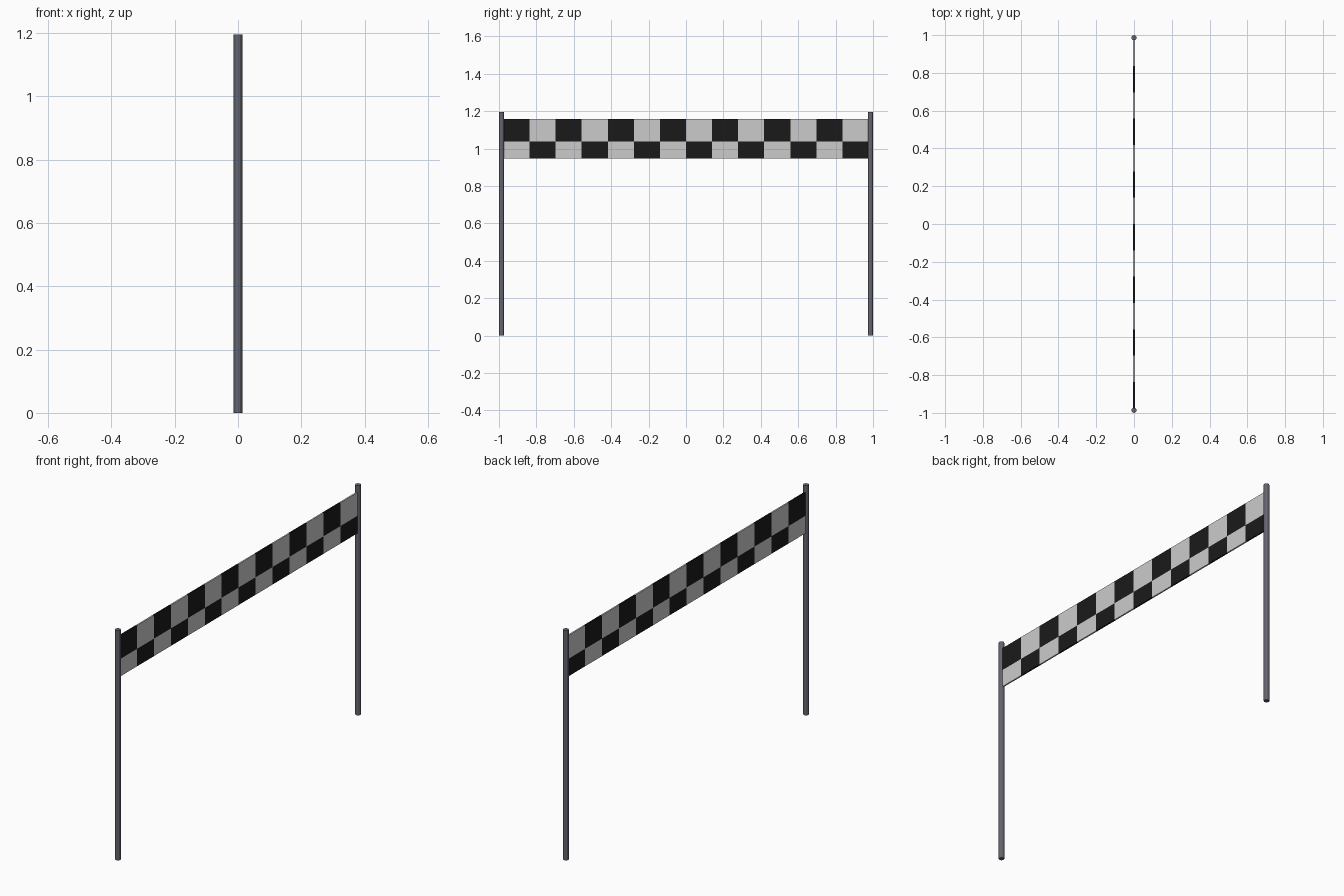
import bpy, bmesh
from mathutils import Matrix

if "Cube" in bpy.data.objects:
    bpy.data.objects.remove(bpy.data.objects["Cube"])


def material(name, rgb):
    m = bpy.data.materials.new(name)
    m.diffuse_color = (*rgb, 1.0)
    m.use_nodes = True
    m.node_tree.nodes["Principled BSDF"].inputs["Base Color"].default_value = m.diffuse_color
    return m


def add_object(name, bm, mats):
    bmesh.ops.recalc_face_normals(bm, faces=bm.faces)
    me = bpy.data.meshes.new(name)
    bm.to_mesh(me)
    bm.free()
    for m in mats:
        me.materials.append(m)
    ob = bpy.data.objects.new(name, me)
    bpy.context.collection.objects.link(ob)
    return ob


WHITE = material("white_cloth", (0.8, 0.8, 0.8))
BLACK = material("black_cloth", (0.01, 0.01, 0.01))
METAL = material("dark_metal", (0.13, 0.13, 0.16))

POST_H, POST_R, POST_Y = 1.195, 0.0135, 0.9865
COLS, HALF_W, HALF_T = 14, 0.976, 0.004
ROWS = [1.158, 1.037, 0.946]          # row edges, top to bottom

# Two upright posts
for name, side in (("left_post", -1), ("right_post", 1)):
    bm = bmesh.new()
    bmesh.ops.create_cone(bm, cap_ends=True, segments=12, radius1=POST_R,
                          radius2=POST_R, depth=POST_H,
                          matrix=Matrix.Translation((0, side * POST_Y, POST_H / 2)))
    add_object(name, bm, [METAL])

# Chequered banner: a flat grid of panels thickened into one thin slab
bm = bmesh.new()
step = 2 * HALF_W / COLS
grid = [[bm.verts.new((0, -HALF_W + c * step, z)) for c in range(COLS + 1)]
        for z in ROWS]
for r in range(len(ROWS) - 1):
    for c in range(COLS):
        f = bm.faces.new((grid[r][c], grid[r + 1][c],
                          grid[r + 1][c + 1], grid[r][c + 1]))
        f.material_index = (r + c + 1) % 2
banner = add_object("chequered_banner", bm, [WHITE, BLACK])
solid = banner.modifiers.new("thickness", 'SOLIDIFY')
solid.thickness = 2 * HALF_T
solid.offset = 0
